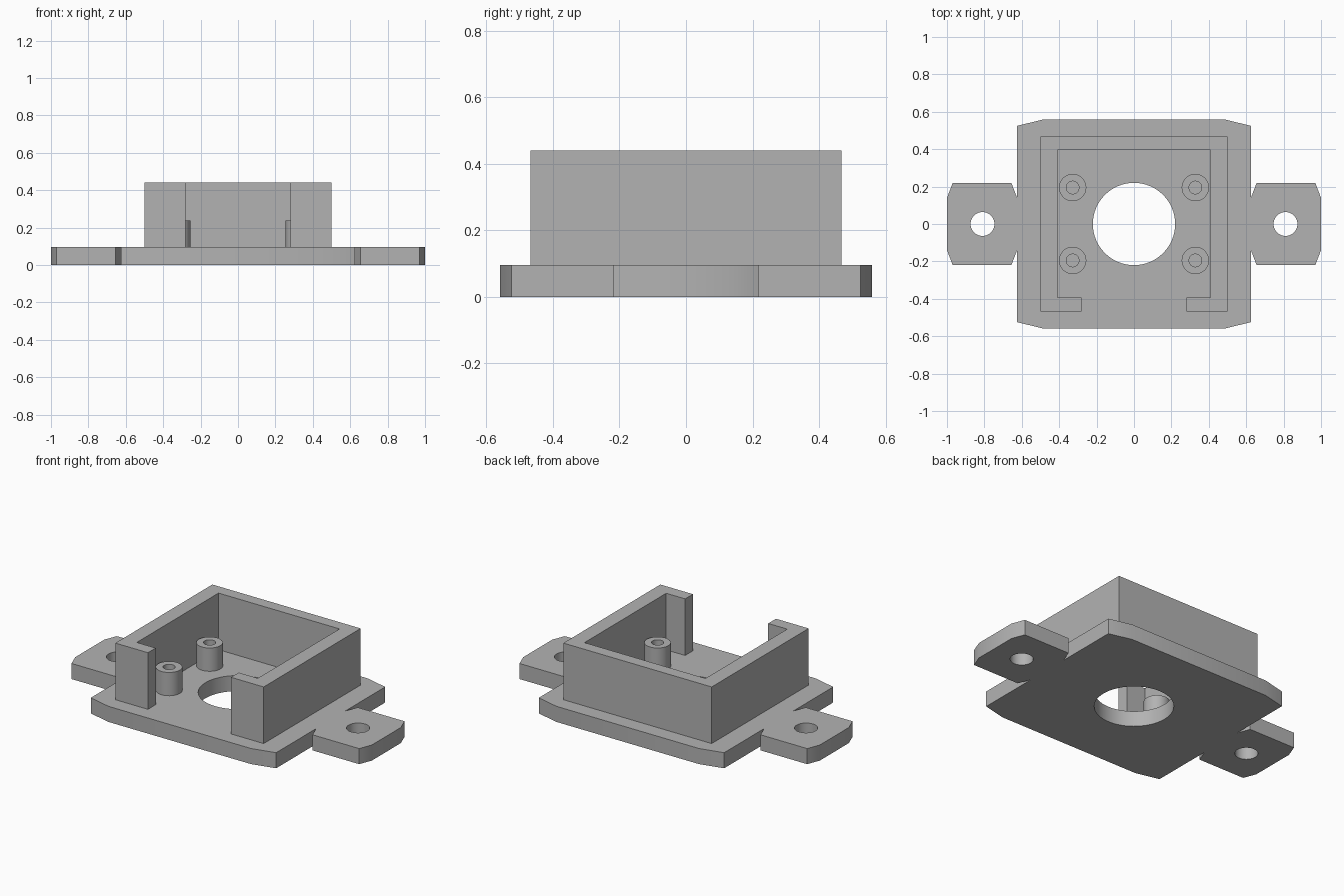
import bpy, bmesh
from math import cos, sin, tau, radians

cube = bpy.data.objects.get("Cube")
if cube:
    bpy.data.objects.remove(cube, do_unlink=True)

grey = bpy.data.materials.new("plain grey")
grey.use_nodes = True
GREY = (0.45, 0.45, 0.45, 1)
grey.diffuse_color = GREY
grey.node_tree.nodes["Principled BSDF"].inputs["Base Color"].default_value = GREY

BASE_TOP, POST_TOP, WALL_TOP = 0.095, 0.237, 0.44


def circle(cx, cy, r, n=48):
    return [(cx + r * cos(tau * i / n), cy + r * sin(tau * i / n)) for i in range(n)]


def prism(name, loops, z0, z1, bottom=True):
    """Extrude an outline (first loop) with holes (other loops) from z0 to z1."""
    bm = bmesh.new()
    edges = []
    for loop in loops:
        vs = [bm.verts.new((x, y, z0)) for x, y in loop]
        edges += [bm.edges.new((vs[i - 1], vs[i])) for i in range(len(vs))]
    bmesh.ops.triangle_fill(bm, edges=edges, use_beauty=True, normal=(0, 0, 1))
    base = bm.faces[:]
    new = bmesh.ops.extrude_face_region(bm, geom=base, use_keep_orig=True)["geom"]
    for v in new:
        if isinstance(v, bmesh.types.BMVert):
            v.co.z = z1
    bmesh.ops.recalc_face_normals(bm, faces=bm.faces[:])
    if not bottom:  # underside rests on the base, so leave it open
        hidden = [f for f in bm.faces if all(abs(v.co.z - z0) < 1e-5 for v in f.verts)]
        bmesh.ops.delete(bm, geom=hidden, context='FACES_ONLY')
    mesh = bpy.data.meshes.new(name)
    bm.to_mesh(mesh)
    bm.free()
    mesh.materials.append(grey)
    obj = bpy.data.objects.new(name, mesh)
    bpy.context.collection.objects.link(obj)
    bpy.ops.object.select_all(action='DESELECT')
    obj.select_set(True)
    bpy.context.view_layer.objects.active = obj
    bpy.ops.object.shade_smooth_by_angle(angle=radians(30))
    return obj


# Base plate with notched side tabs, one quarter mirrored to all four
quarter = [(1, 0.14), (0.97, 0.218), (0.655, 0.218), (0.625, 0.14),
           (0.625, 0.525), (0.48, 0.56)]
half = quarter + [(-x, y) for x, y in reversed(quarter)]
outline = half + [(x, -y) for x, y in reversed(half)]
prism("base_plate",
      [outline, circle(0, 0, 0.22, 64), circle(0.81, 0, 0.064), circle(-0.81, 0, 0.064)],
      0, BASE_TOP)

# Housing wall, open at the front
side = [(0.28, -0.392), (0.28, -0.467), (0.5, -0.467), (0.5, 0.467)]
inner = [(0.408, 0.395), (0.408, -0.392)]
wall = side + [(-x, y) for x, y in reversed(side)]
wall += [(-x, y) for x, y in reversed(inner)] + inner
prism("housing_wall", [wall], BASE_TOP, WALL_TOP, bottom=False)

# Four hollow screw posts
for sx, xn in ((-1, "right"), (1, "left")):
    for sy, yn in ((-1, "front"), (1, "back")):
        x, y = sx * 0.328, sy * 0.195
        prism(f"screw_post_{yn}_{xn}", [circle(x, y, 0.073), circle(x, y, 0.034, 32)],
              BASE_TOP, POST_TOP, bottom=False)
